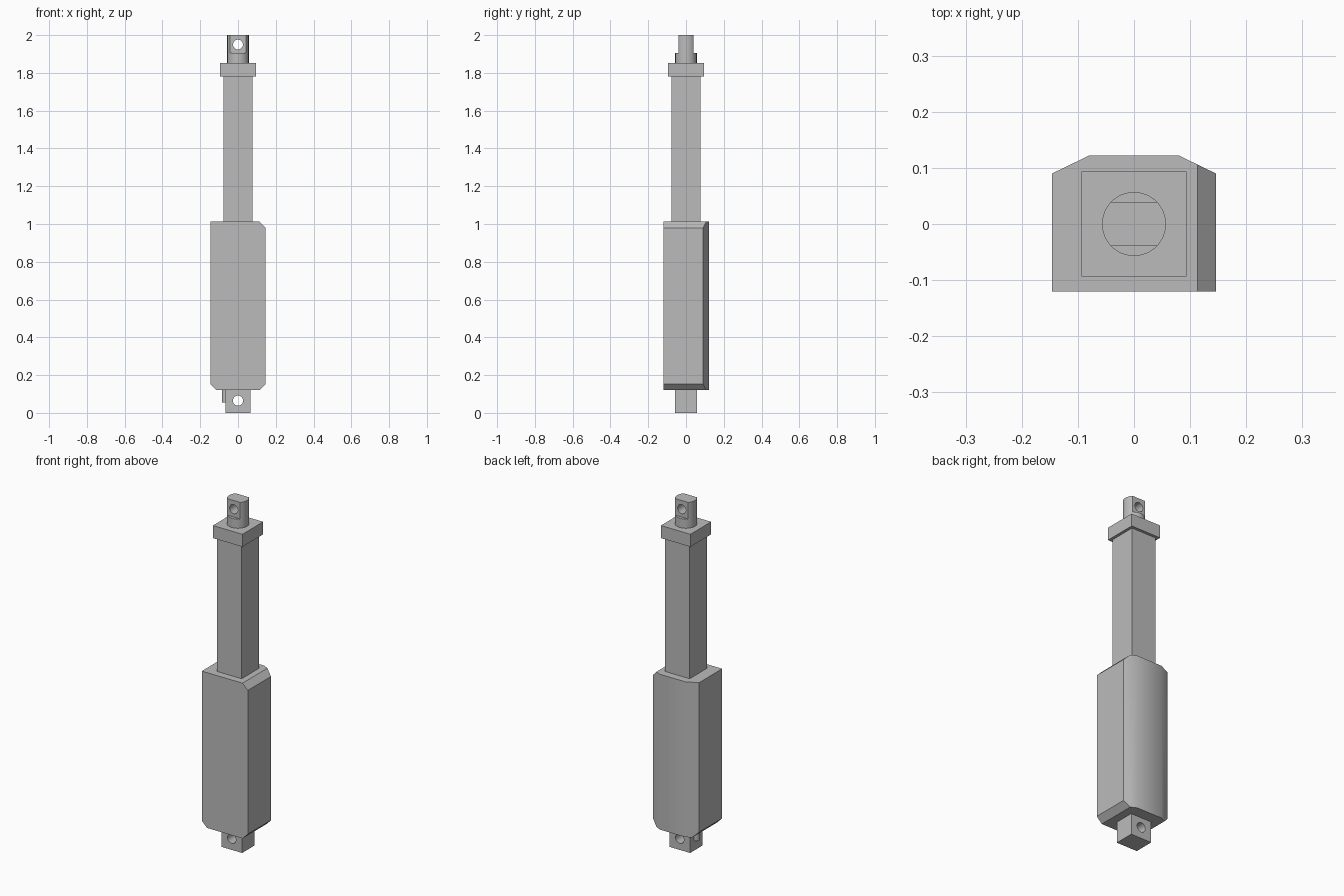
import bpy, bmesh, math
from mathutils import Matrix

if "Cube" in bpy.data.objects:
    bpy.data.objects.remove(bpy.data.objects["Cube"], do_unlink=True)

grey = bpy.data.materials.new("plain_grey")
grey.use_nodes = True
COLOUR = (0.5, 0.5, 0.5, 1)
grey.diffuse_color = COLOUR
grey.node_tree.nodes["Principled BSDF"].inputs["Base Color"].default_value = COLOUR


def finish(name, bm):
    bmesh.ops.recalc_face_normals(bm, faces=bm.faces)
    mesh = bpy.data.meshes.new(name)
    bm.to_mesh(mesh)
    bm.free()
    mesh.materials.append(grey)
    obj = bpy.data.objects.new(name, mesh)
    bpy.context.collection.objects.link(obj)
    return obj


def box(name, x, y, z):
    bm = bmesh.new()
    bmesh.ops.create_cube(bm, size=1)
    for v in bm.verts:
        for i, (low, high) in enumerate((x, y, z)):
            v.co[i] = low if v.co[i] < 0 else high
    return finish(name, bm)


def cylinder(name, radius, depth, centre, along_y=False):
    bm = bmesh.new()
    turn = Matrix.Rotation(math.pi / 2, 4, "X") if along_y else Matrix()
    bmesh.ops.create_cone(bm, cap_ends=True, segments=48, radius1=radius, radius2=radius,
                          depth=depth, matrix=Matrix.Translation(centre) @ turn)
    return finish(name, bm)


def prism(name, points, low, high, to_xyz):
    bm = bmesh.new()
    ends = [[bm.verts.new(to_xyz(a, b, c)) for a, b in points] for c in (low, high)]
    for ring in ends:
        bm.faces.new(ring)
    n = len(points)
    for i in range(n):
        j = (i + 1) % n
        bm.faces.new((ends[0][i], ends[0][j], ends[1][j], ends[1][i]))
    return finish(name, bm)


def boolean(obj, tool, operation="DIFFERENCE"):
    mod = obj.modifiers.new(operation.title(), "BOOLEAN")
    mod.operation, mod.object, mod.solver = operation, tool, "EXACT"
    tool.hide_render = True
    bpy.context.view_layer.objects.active = obj
    bpy.ops.object.modifier_apply(modifier=mod.name)
    bpy.data.objects.remove(tool, do_unlink=True)


# Motor housing: plan outline limited by the front outline
housing = prism("motor_housing",
                [(-.146, -.12), (.146, -.12), (.146, .09), (.08, .122), (-.08, .122), (-.146, .09)],
                .12, 1.012, lambda a, b, c: (a, b, c))
outline = prism("front_outline_cutter",
                [(-.113, .1), (-.113, .12), (-.146, .153), (-.2, .153), (-.2, 1.1), (.08, 1.1),
                 (.08, 1.045), (.146, .979), (.2, .979), (.2, .153), (.146, .153), (.113, .12), (.113, .1)],
                -.3, .3, lambda a, b, c: (a, c, b))
boolean(housing, outline, "INTERSECT")

# Square outer tube and its end collar
tube = box("outer_tube", (-.078, .078), (-.078, .078), (1.0, 1.79))
collar = box("end_collar", (-.094, .094), (-.094, .094), (1.78, 1.852))

# Round rod with two flats and a pin hole
rod = cylinder("rod_end", .057, .16, (0, 0, 1.92))
for side in (-1, 1):
    boolean(rod, box("flat_cutter", (-.1, .1), sorted((side * .039, side * .1)), (1.905, 2.1)))
boolean(rod, cylinder("pin_cutter", .026, .4, (0, 0, 1.95), True))

# Rear mounting lug with a pin hole, and the cable outlet beside it
lug = box("mounting_lug", (-.066, .066), (-.057, .057), (0, .13))
outlet = cylinder("cable_outlet", .02, .07, (-.065, 0, .09))
boolean(lug, cylinder("pin_cutter", .027, .4, (0, 0, .065), True))

# Smooth shading with sharp edges kept
bpy.ops.object.select_all(action="DESELECT")
for obj in (housing, tube, collar, rod, lug, outlet):
    obj.select_set(True)
bpy.context.view_layer.objects.active = housing
bpy.ops.object.shade_smooth_by_angle(angle=math.radians(30))
